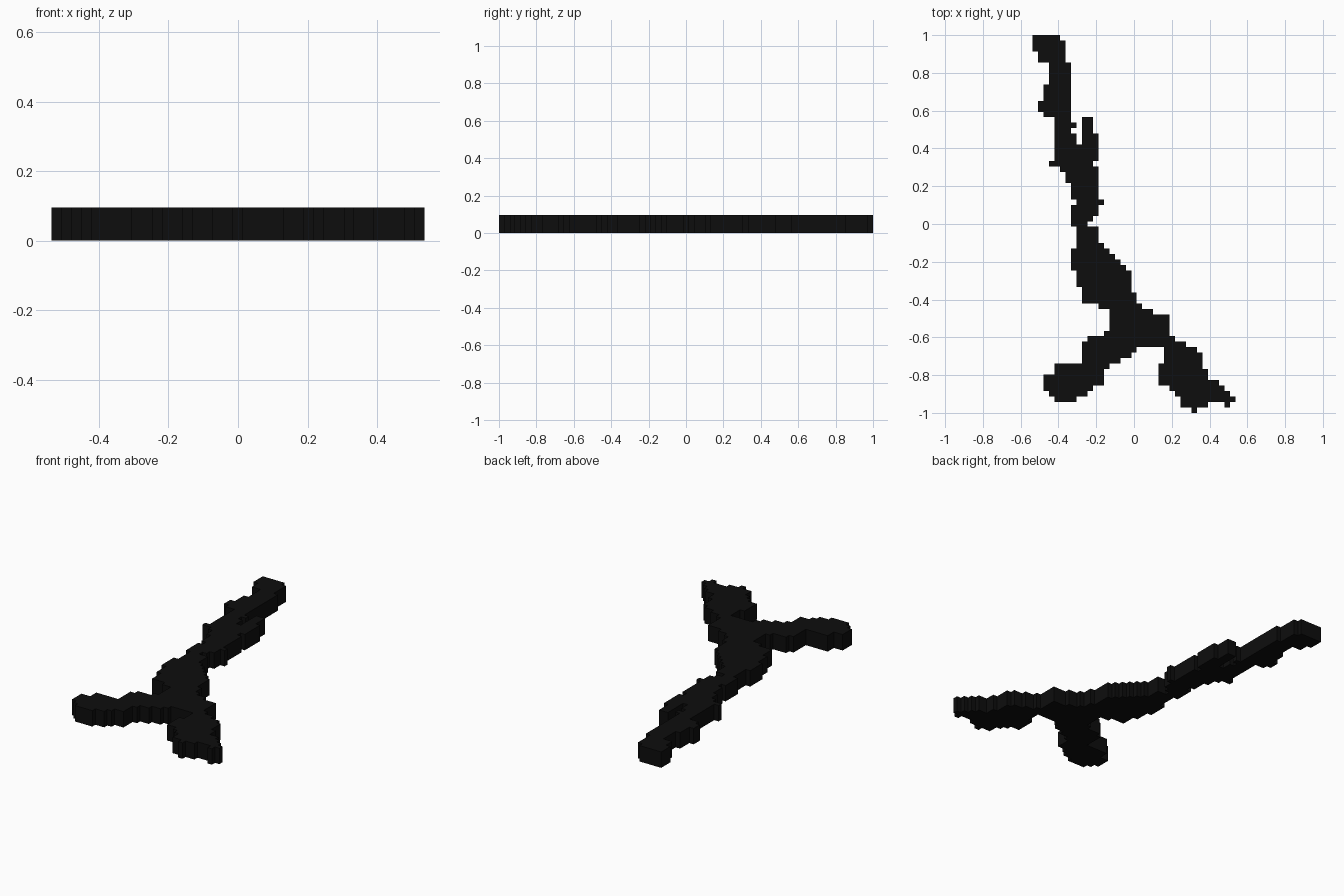
import bpy
import bmesh

COLUMNS, ROWS = 37, 69
CELL = 2 / ROWS
HEIGHT = 0.095

if "Cube" in bpy.data.objects:
    bpy.data.objects.remove(bpy.data.objects["Cube"], do_unlink=True)

black = bpy.data.materials.new("soft_black")
black.use_nodes = True
colour = (0.004, 0.004, 0.004, 1)
black.diffuse_color = colour
black.node_tree.nodes["Principled BSDF"].inputs["Base Color"].default_value = colour


def edge_at(steps, row):
    """Column of a stepped edge: each step holds until the next one starts."""
    return [column for start, column in steps if start <= row][-1]


def fill(left, right, end):
    """Grid cells lying between two stepped edges."""
    return {(column, row)
            for row in range(left[0][0], end)
            for column in range(edge_at(left, row), edge_at(right, row))}


# Long stem running from the back tip to the fork
stem = fill(
    left=[(0, 0), (3, 1), (5, 3), (9, 2), (12, 1), (14, 2), (15, 4), (23, 3),
          (24, 5), (25, 6), (27, 7), (30, 8), (31, 7), (35, 8), (39, 7),
          (43, 8), (46, 9), (49, 12), (50, 14), (54, 13), (55, 10), (56, 9)],
    right=[(0, 5), (1, 6), (5, 7), (16, 8), (17, 7), (18, 8), (20, 12),
           (23, 11), (24, 12), (30, 13), (31, 12), (33, 11), (34, 10),
           (35, 12), (38, 13), (39, 14), (40, 15), (41, 16), (42, 17),
           (43, 18), (47, 19), (49, 20), (50, 22), (51, 25), (55, 26), (56, 28)],
    end=57)

# Short spur beside the stem
spur = fill(left=[(15, 9)], right=[(15, 11), (18, 12)], end=20)

# Front branch on the -x side
right_branch = fill(
    left=[(57, 9), (60, 4), (62, 2), (65, 3), (66, 4)],
    right=[(57, 19), (58, 18), (59, 16), (60, 14), (61, 13), (64, 11),
           (65, 10), (66, 8)],
    end=67)

# Front branch on the +x side, with its loose end notch
left_branch = fill(
    left=[(57, 24), (60, 23), (64, 25), (65, 26), (66, 27), (68, 29)],
    right=[(57, 30), (58, 31), (61, 32), (63, 34), (64, 35), (65, 36),
           (66, 37), (67, 32), (68, 30)],
    end=ROWS)
notch = fill(left=[(67, 35)], right=[(67, 36)], end=68)

# One stepped sheet of square cells, extruded into a slab
bm = bmesh.new()
corners = {}


def corner(column, row):
    key = (column, row)
    if key not in corners:
        x = (column - COLUMNS / 2) * CELL
        y = (ROWS / 2 - row) * CELL
        corners[key] = bm.verts.new((x, y, 0))
    return corners[key]


for c, r in sorted(stem | spur | right_branch | left_branch | notch):
    bm.faces.new([corner(c, r + 1), corner(c + 1, r + 1),
                  corner(c + 1, r), corner(c, r)])

raised = bmesh.ops.extrude_face_region(bm, geom=bm.faces[:], use_keep_orig=True)
top = [item for item in raised["geom"] if isinstance(item, bmesh.types.BMVert)]
bmesh.ops.translate(bm, verts=top, vec=(0, 0, HEIGHT))
bmesh.ops.recalc_face_normals(bm, faces=bm.faces[:])

mesh = bpy.data.meshes.new("forked_slab")
bm.to_mesh(mesh)
bm.free()
mesh.materials.append(black)
slab = bpy.data.objects.new("forked_slab", mesh)
bpy.context.collection.objects.link(slab)
